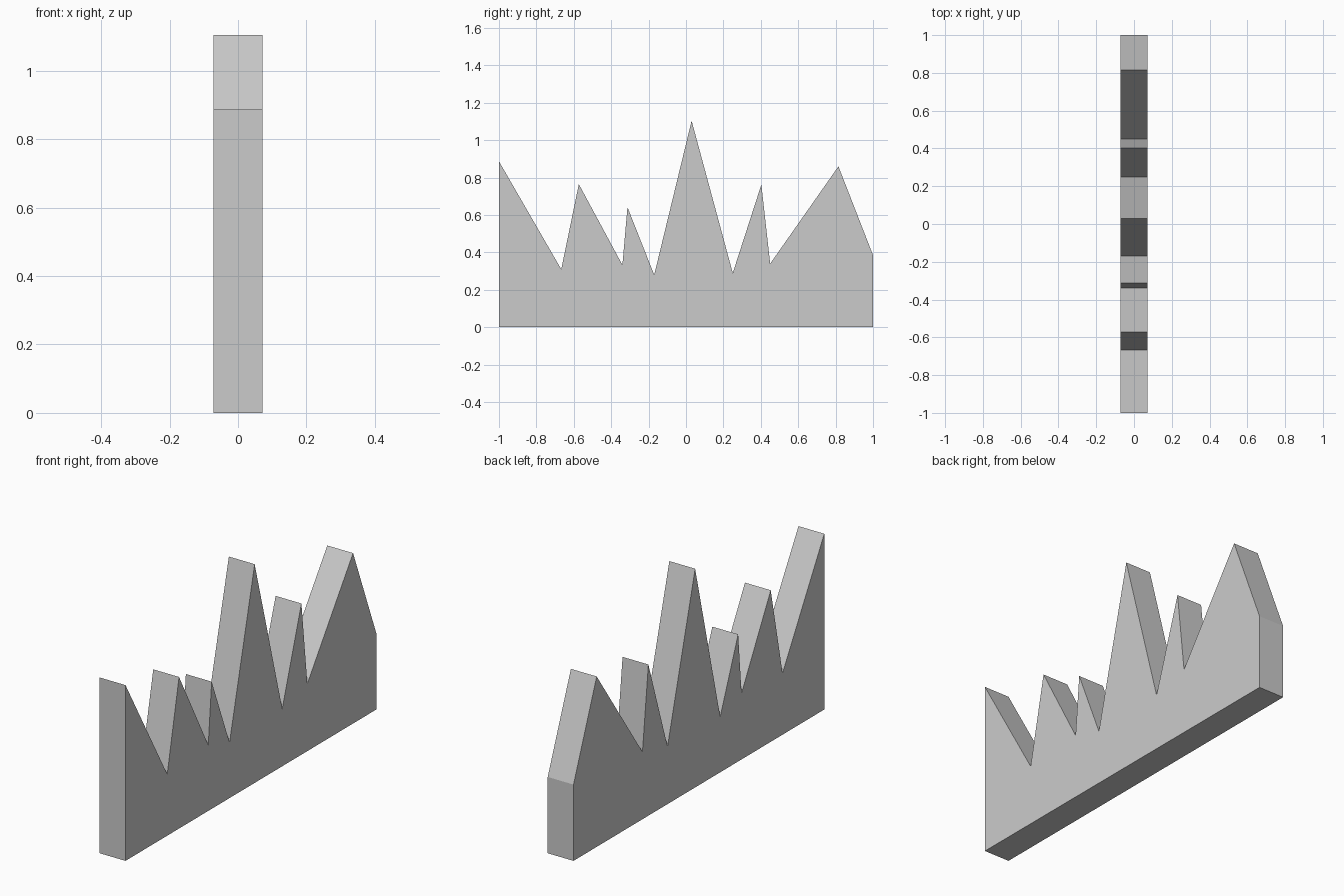
import bpy
import bmesh

# Remove the default cube
cube = bpy.data.objects.get("Cube")
if cube:
    bpy.data.objects.remove(cube, do_unlink=True)

HALF_WIDTH = 0.072

# Plain grey material
grey = bpy.data.materials.new("light grey")
grey.use_nodes = True
colour = (0.6, 0.6, 0.6, 1)
grey.diffuse_color = colour
grey.node_tree.nodes["Principled BSDF"].inputs["Base Color"].default_value = colour

# Jagged outline as (y, z): base corners, then peaks and valleys from back to front
outline = [
    (-1, 0), (1, 0), (1, 0.385),
    (0.815, 0.86), (0.45, 0.34), (0.403, 0.763), (0.25, 0.29),
    (0.03, 1.104), (-0.17, 0.28), (-0.313, 0.642), (-0.34, 0.333),
    (-0.573, 0.765), (-0.667, 0.31), (-1, 0.887),
]

# Extrude the outline across the width
bm = bmesh.new()
side = bm.faces.new([bm.verts.new((-HALF_WIDTH, y, z)) for y, z in outline])
extruded = bmesh.ops.extrude_face_region(bm, geom=[side], use_keep_orig=True)
moved = [v for v in extruded["geom"] if isinstance(v, bmesh.types.BMVert)]
bmesh.ops.translate(bm, verts=moved, vec=(2 * HALF_WIDTH, 0, 0))
bmesh.ops.recalc_face_normals(bm, faces=bm.faces)

mesh = bpy.data.meshes.new("jagged_ridge")
bm.to_mesh(mesh)
bm.free()
mesh.materials.append(grey)
ridge = bpy.data.objects.new("jagged_ridge", mesh)
bpy.context.collection.objects.link(ridge)
